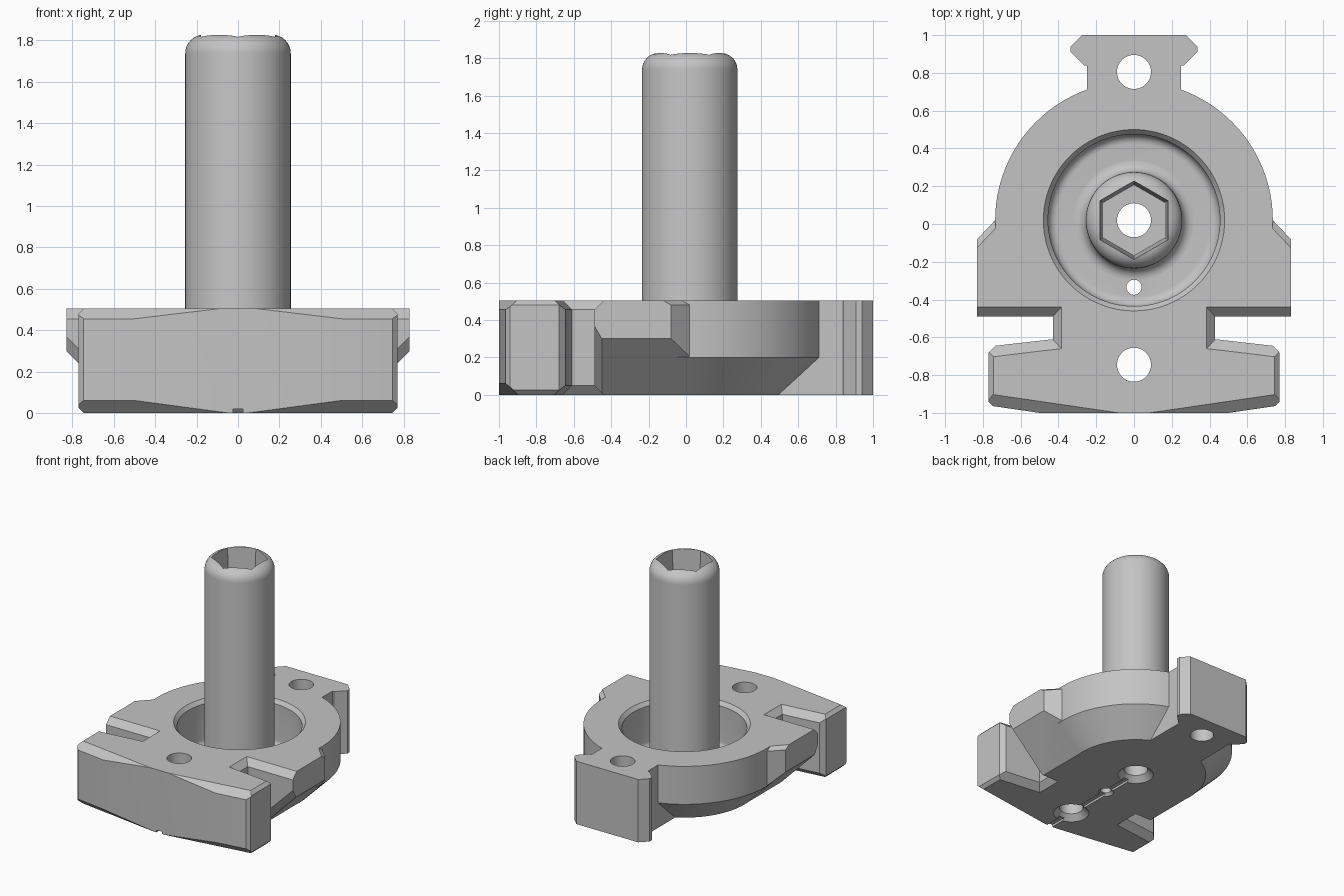
import bpy, bmesh, math
from mathutils import Matrix, Vector

cube = bpy.data.objects.get("Cube")
if cube:
    bpy.data.objects.remove(cube, do_unlink=True)

H = 0.505            # base thickness
CY = 0.02            # y of the round centre
GREY = (0.55, 0.55, 0.55, 1)

mat = bpy.data.materials.new("plain_grey")
mat.use_nodes = True
mat.diffuse_color = GREY
mat.node_tree.nodes["Principled BSDF"].inputs["Base Color"].default_value = GREY


def finish(bm, name):
    bmesh.ops.recalc_face_normals(bm, faces=bm.faces)
    mesh = bpy.data.meshes.new(name)
    bm.to_mesh(mesh)
    bm.free()
    mesh.materials.append(mat)
    obj = bpy.data.objects.new(name, mesh)
    bpy.context.collection.objects.link(obj)
    return obj


def loft(name, layers):
    """Join stacked (z, outline) layers into a closed solid."""
    bm = bmesh.new()
    rings = [[bm.verts.new((x, y, z)) for x, y in pts] for z, pts in layers]
    for a, b in zip(rings, rings[1:]):
        for i in range(len(a)):
            j = (i + 1) % len(a)
            bm.faces.new((a[i], a[j], b[j], b[i]))
    bm.faces.new(rings[0])
    bm.faces.new(rings[-1])
    return finish(bm, name)


def ring(r, y, n):
    return [(r * math.sin(k * math.tau / n), y + r * math.cos(k * math.tau / n))
            for k in range(n)]


def lathe(name, profile, y=CY, n=96):
    """Round solid from (r, z) points, bottom to top."""
    return loft(name, [(z, ring(r, y, n)) for r, z in profile])


def block(name, lo, hi, cuts=()):
    """Convex box trimmed by planes (point, normal), each mirrored across x."""
    bm = bmesh.new()
    bmesh.ops.create_cube(bm, size=1)
    lo, hi = Vector(lo), Vector(hi)
    bm.transform(Matrix.Translation((lo + hi) / 2) @ Matrix.Diagonal((*(hi - lo), 1)))
    for point, normal in cuts:
        for s in (1, -1):
            flip = Vector((s, 1, 1))
            bmesh.ops.bisect_plane(
                bm, geom=bm.verts[:] + bm.edges[:] + bm.faces[:], dist=1e-5,
                plane_co=Vector(point) * flip, plane_no=Vector(normal) * flip,
                clear_outer=True)
            # Close the cut by rebuilding the convex shell
            bmesh.ops.remove_doubles(bm, verts=bm.verts, dist=1e-4)
            corners = [v.co.copy() for v in bm.verts]
            bm.clear()
            hull = bmesh.ops.convex_hull(bm, input=[bm.verts.new(c) for c in corners])
            spare = {v for v in hull["geom_interior"] + hull["geom_unused"]
                     if isinstance(v, bmesh.types.BMVert)}
            bmesh.ops.delete(bm, geom=list(spare), context='VERTS')
            bmesh.ops.dissolve_limit(bm, angle_limit=0.005, verts=bm.verts, edges=bm.edges)
    return finish(bm, name)


def boolean(obj, tools, operation):
    for tool in tools:
        mod = obj.modifiers.new(operation.lower(), 'BOOLEAN')
        mod.operation, mod.solver, mod.object = operation, 'EXACT', tool
        bpy.context.view_layer.objects.active = obj
        bpy.ops.object.modifier_apply(modifier=mod.name)


def arc(cx, cz, r, a0, a1, n=8):
    angles = [math.radians(a0 + (a1 - a0) * i / n) for i in range(n + 1)]
    return [(cx + r * math.cos(a), cz + r * math.sin(a)) for a in angles]


# Round base with conical underside
base = lathe("base_body", [(0.535, 0), (0.735, 0.2), (0.735, H)])

# Side ears with sloping undersides
ears = block("ears", (-0.83, -0.49, 0), (0.83, 0.04, H), [
    ((0.533, 0, 0), (1, 0, -0.99)),
    ((0.735, 0.02, 0), (1, 0.95, 0)),
    ((0.735, 0.02, 0.48), (1, 0.95, 1.7)),
    ((0.83, -0.45, 0.3), (0.4, -0.7, -0.4)),
])

# Front bar with chamfered ends and tapered front
bar = block("front_bar", (-0.77, -1, 0), (0.77, -0.55, H), [
    ((0.5, -1, 0), (0.144, -0.99, 0)),
    ((0.08, -1, H), (1, -6.86, 8.4)),
    ((0.05, -1, 0), (1, -6.86, -7.5)),
    ((0.745, 0, H), (1, 0, 1)),
    ((0.745, 0, 0), (1, 0, -1)),
    ((0.77, -0.94, 0), (1, -1, 0)),
    ((0.77, -0.68, 0), (1, 1, 0)),
])
neck = block("neck", (-0.5, -0.8, 0), (0.5, -0.3, H))

# Rear tab with flared end
half = [(0.25, 0.4), (0.25, 0.84), (0.265, 0.84), (0.335, 0.91), (0.335, 0.94), (0.275, 1)]
outline = half + [(-x, y) for x, y in reversed(half)]
tab = loft("rear_tab", [(0, outline), (H, outline)])

# Side slots, flared at top and bottom
slots = []
for s in (1, -1):
    narrow = [(s * x, y) for x, y in ((0.43, -0.49), (1, -0.49), (1, -0.675), (0.43, -0.61))]
    wide = [(s * x, y) for x, y in ((0.376, -0.43), (1, -0.43), (1, -0.745), (0.376, -0.67))]
    slots.append(loft("slot_cutter", [(-0.01, wide), (0.05, narrow),
                                      (H - 0.05, narrow), (H + 0.01, wide)]))

# Round pocket with filleted floor
pocket = lathe("pocket_cutter", arc(0.405, 0.19, 0.05, -90, 0)
               + [(0.455, H - 0.03), (0.48, H), (0.48, 0.7)])


# Bolt holes, countersunk below where given
def hole(y, r, sink=0.0):
    foot = [(r + sink, -0.1), (r + sink, 0), (r, sink)] if sink else [(r, -0.1)]
    return lathe("hole_cutter", foot + [(r, 2)], y, 48)


bore = hole(CY, 0.09, 0.045)
holes = [bore, hole(-0.745, 0.09, 0.045), hole(-0.335, 0.04, 0.02), hole(0.805, 0.09)]
groove = block("groove_cutter", (-0.025, -1.1, -0.1), (0.025, CY, 0.018))

# Centre post with flared foot and rounded top
post = lathe("center_post", [(0.315, 0.1)] + arc(0.315, 0.2, 0.06, 270, 180)
             + arc(0.165, 1.738, 0.09, 0, 90))
socket = loft("socket_cutter", [(1.5, ring(0.188, CY, 6)), (1.9, ring(0.212, CY, 6))])

parts = [ears, bar, neck, tab]
cutters = slots + [pocket, groove] + holes
boolean(base, parts, 'UNION')
boolean(base, cutters, 'DIFFERENCE')
boolean(post, [socket, bore], 'DIFFERENCE')
for helper in parts + cutters + [socket]:
    bpy.data.objects.remove(helper, do_unlink=True)

# Smooth round surfaces, keep edges sharp
bpy.ops.object.select_all(action='DESELECT')
for obj in (base, post):
    obj.select_set(True)
bpy.context.view_layer.objects.active = base
bpy.ops.object.shade_smooth_by_angle(angle=math.radians(25))
